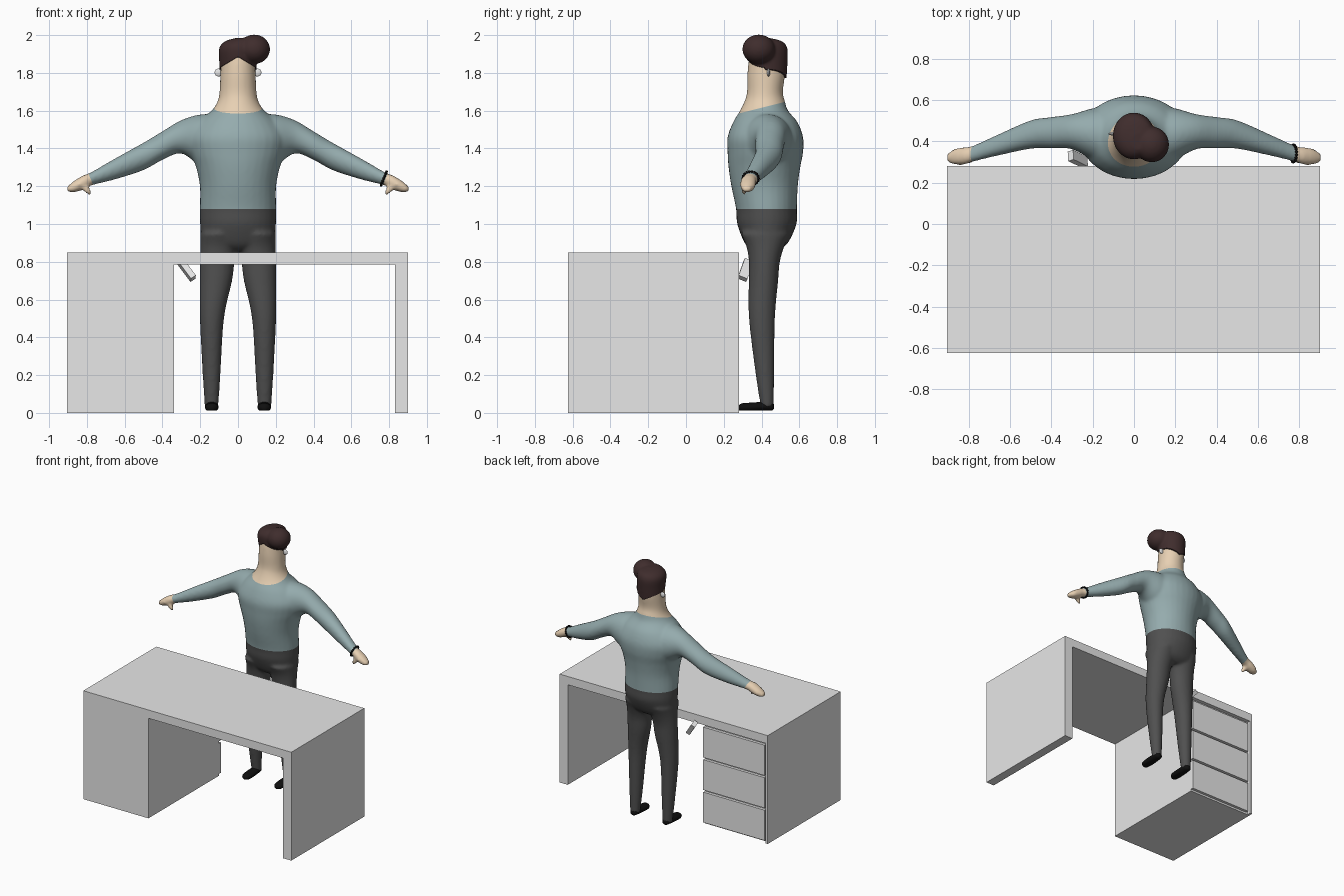
import bpy, bmesh, math
from mathutils import Vector, Matrix

if "Cube" in bpy.data.objects:
    bpy.data.objects.remove(bpy.data.objects["Cube"])


def material(name, *rgb):
    m = bpy.data.materials.new(name)
    m.use_nodes = True
    m.diffuse_color = (*rgb, 1)
    m.node_tree.nodes["Principled BSDF"].inputs["Base Color"].default_value = (*rgb, 1)
    return m


grey = material("desk grey", .8, .8, .8)
sweater = material("sweater blue grey", .30, .41, .42)
trouser = material("trouser charcoal", .08, .08, .08)
skin = material("skin", .80, .63, .45)
brown = material("hair brown", .05, .026, .026)
black = material("shoe black", .005, .005, .005)


def finish(name, bm, *mats, smooth=True):
    bmesh.ops.recalc_face_normals(bm, faces=bm.faces)
    mesh = bpy.data.meshes.new(name)
    bm.to_mesh(mesh)
    bm.free()
    for m in mats:
        mesh.materials.append(m)
    for p in mesh.polygons:
        p.use_smooth = smooth
    obj = bpy.data.objects.new(name, mesh)
    bpy.context.collection.objects.link(obj)
    return obj


def box(name, lo, hi, mat=grey):
    lo, hi = Vector(lo), Vector(hi)
    bm = bmesh.new()
    bmesh.ops.create_cube(bm, size=1, matrix=Matrix.Translation((lo + hi) / 2)
                          @ Matrix.Diagonal((*(hi - lo), 1)))
    return finish(name, bm, mat, smooth=False)


def ball(bm, centre, radii, rot=None):
    mat = Matrix.Translation(centre) @ (rot or Matrix()) @ Matrix.Diagonal((*radii, 1))
    bmesh.ops.create_uvsphere(bm, u_segments=24, v_segments=16, radius=1, matrix=mat)


def loft(bm, sections, u, v, steps=5, sides=32):
    """Smooth tube through sections (x, y, z, radius along u, radius along v)."""
    pts = [sections[0]] + list(sections) + [sections[-1]]
    rows = []
    for i in range(1, len(pts) - 2):
        last = i == len(pts) - 3
        for k in range(steps + last):
            t = k / steps
            rows.append([b + t / 2 * (c - a + t * (2*a - 5*b + 4*c - d + t * (3*b - 3*c + d - a)))
                         for a, b, c, d in zip(*pts[i - 1:i + 3])])
    u, v = Vector(u), Vector(v)
    rings = []
    for r in rows:
        angles = [math.tau * j / sides for j in range(sides)]
        rings.append([bm.verts.new(Vector(r[:3]) + u * r[3] * math.cos(a) + v * r[4] * math.sin(a))
                      for a in angles])
    for a, b in zip(rings, rings[1:]):
        for j in range(sides):
            bm.faces.new((a[j], a[j - 1], b[j - 1], b[j]))
    bm.faces.new(rings[0])
    bm.faces.new(rings[-1][::-1])


def fuse(name, bm, voxel, rounds):
    """Weld overlapping volumes into one soft skin and return it as a bmesh."""
    obj = finish(name, bm)
    rm = obj.modifiers.new("weld", "REMESH")
    rm.mode, rm.voxel_size = "VOXEL", voxel
    sm = obj.modifiers.new("soften", "SMOOTH")
    sm.factor, sm.iterations = .5, rounds
    ev = obj.evaluated_get(bpy.context.evaluated_depsgraph_get())
    out = bmesh.new()
    out.from_mesh(ev.to_mesh())
    bpy.data.objects.remove(obj)
    return out


X, Y, Z = (1, 0, 0), (0, 1, 0), (0, 0, 1)

# Desk
box("desk_top", (-.905, -.625, .785), (.9, .28, .85))
box("desk_side_panel", (.83, -.625, 0), (.9, .28, .785))
box("drawer_cabinet", (-.905, -.625, 0), (-.34, .25, .785))
box("cabinet_side", (-.905, .25, 0), (-.885, .28, .785))
for i in range(3):
    z = .015 + i * .255
    box(f"drawer_front_{i + 1}", (-.872, .25, z), (-.34, .272, z + .238))

# Small lever behind the desk
lever = box("lever", (-.016, -.025, -.06), (.016, .025, .06))
lever.rotation_euler = (-.45, -.55, .3)
lever.location = (-.272, .315, .757)

# Body: torso with head, limbs and thumbs welded together
bm = bmesh.new()
torso = [(.86, .42, .12, .07), (.90, .425, .185, .115), (1, .428, .201, .157),
         (1.08, .426, .202, .161), (1.2, .416, .202, .176), (1.3, .415, .222, .19),
         (1.38, .42, .25, .2), (1.46, .42, .26, .2), (1.54, .42, .21, .17),
         (1.6, .413, .14, .127), (1.65, .417, .108, .107), (1.7, .418, .098, .095),
         (1.8, .425, .093, .1), (1.9, .43, .085, .09), (1.95, .43, .05, .05)]
loft(bm, [(0, y, z, rx, ry) for z, y, rx, ry in torso], X, Y)
leg = [(.14, .43, .03, .036, .034), (.14, .418, .2, .047, .049), (.138, .402, .5, .064, .069),
       (.117, .41, .7, .086, .078), (.11, .415, .8, .092, .082), (.1, .42, .88, .1, .1),
       (.1, .42, .95, .1, .13)]
arm = [(.1, .42, 1.44, .15, .14), (.2, .435, 1.445, .125, .135), (.3, .447, 1.462, .085, .088),
       (.4, .442, 1.415, .076, .076), (.5, .433, 1.358, .069, .073), (.65, .385, 1.292, .052, .056),
       (.78, .34, 1.238, .039, .035), (.82, .33, 1.22, .043, .038), (.87, .325, 1.197, .038, .03),
       (.905, .32, 1.183, .02, .014)]
for s in (1, -1):
    loft(bm, [(s * p[0], *p[1:]) for p in leg], X, Y)
    loft(bm, [(s * p[0], *p[1:]) for p in arm], Y, Z)
    ball(bm, (s * .802, .308, 1.183), (.036, .017, .017), Matrix.Rotation(-s * .85, 4, "Y"))
bm = fuse("body", bm, .011, 6)

# Clean colour borders at the waist, the collar and the cuffs
collar = Vector((0, -.25, 1)).normalized()
collar_at = Vector((0, .27, 1.583))
cuffs = [(Vector((s * .78, .34, 1.238)), Vector((s * .92, 0, -.39))) for s in (1, -1)]
waist = (Vector((0, 0, 1.08)), Vector(Z))
for co, no in [(collar_at, collar), waist] + cuffs:
    bmesh.ops.bisect_plane(bm, geom=bm.verts[:] + bm.edges[:] + bm.faces[:], plane_co=co, plane_no=no)
for f in bm.faces:
    c = f.calc_center_median()
    hand = any((c - co).dot(no) > 0 and abs(c.x) > .6 for co, no in cuffs)
    if hand or (c - collar_at).dot(collar) > 0:
        f.material_index = 2
    elif c.z < waist[0].z:
        f.material_index = 1
finish("body", bm, sweater, trouser, skin)

# Hair: cap and swept quiff, with a peaked hairline and a pointed nape
bm = bmesh.new()
loft(bm, [(0, .44, 1.76, .094, .092), (0, .43, 1.85, .099, .107), (0, .425, 1.93, .1, .112),
          (.01, .42, 1.968, .077, .087), (.02, .4, 1.985, .03, .04)], X, Y)
ball(bm, (.086, .385, 1.925), (.084, .087, .078))
bm = fuse("hair", bm, .008, 6)
for v in bm.verts:
    x, y, z = v.co
    edge = 1.885 - .6 * abs(x) if y < .42 else 1.77 + .5 * abs(x)
    v.co.z = max(z, edge)
finish("hair", bm, brown)

# Ears and shoes
for s, side in ((1, "left"), (-1, "right")):
    bm = bmesh.new()
    ball(bm, (s * .103, .437, 1.802), (.021, .008, .021))
    finish(side + "_ear", bm, grey)
    bm = bmesh.new()
    x = s * .139
    loft(bm, [(x, .277, .025, .012, .01), (x, .295, .028, .03, .022), (x, .34, .03, .036, .024),
              (x, .42, .035, .034, .024), (x, .455, .035, .026, .022), (x, .467, .033, .01, .01)], X, Z)
    for v in bm.verts:
        v.co.z = max(v.co.z, .012)
    finish(side + "_shoe", bm, black)

# Beaded bracelet on the left wrist
bm = bmesh.new()
for i in range(18):
    a = math.tau * i / 18
    dz = .037 * math.sin(a)
    ball(bm, (.772 + .4 * dz, .342 + .042 * math.cos(a), 1.241 + dz), (.007, .007, .007))
finish("bracelet", bm, black)
